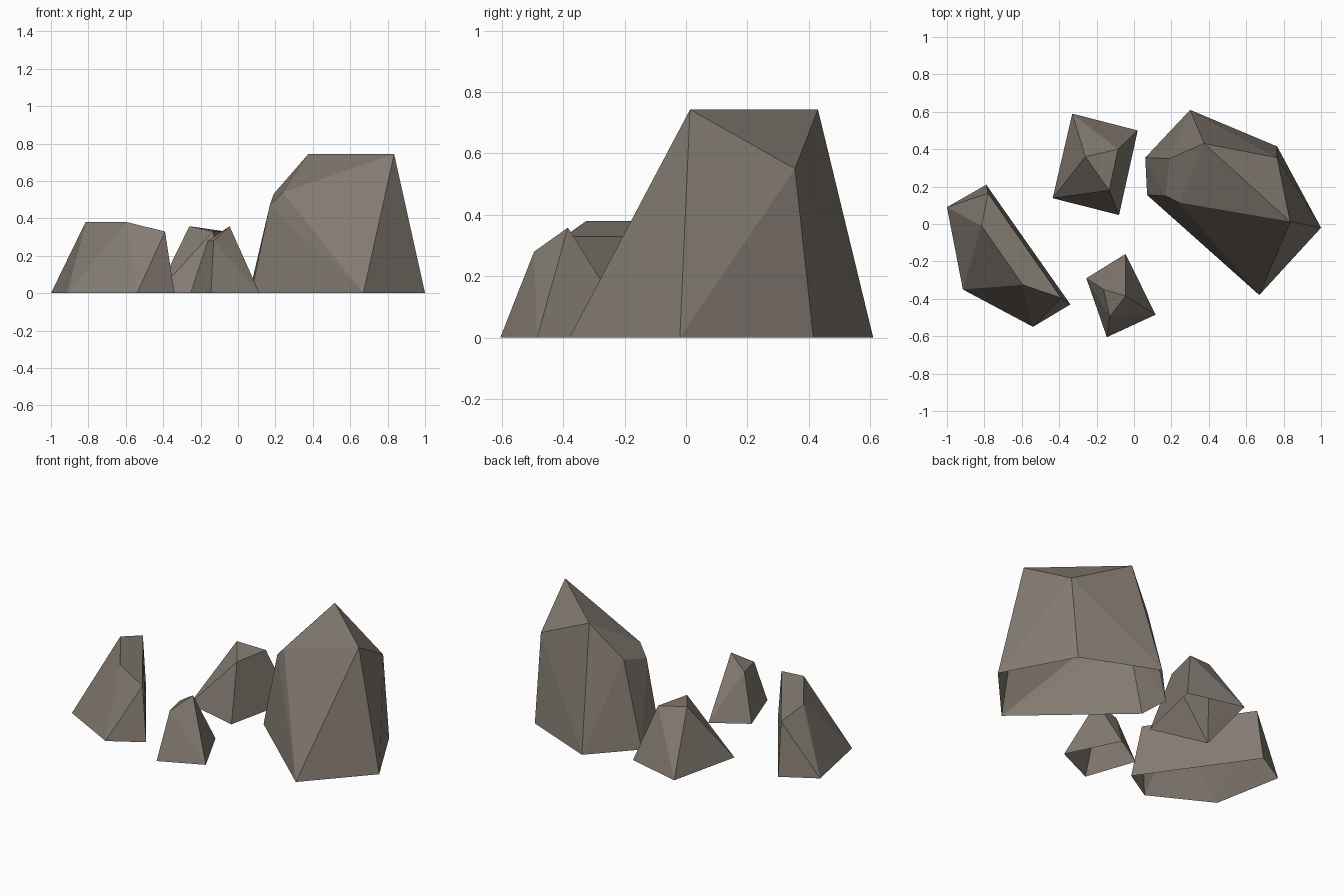
import bpy, bmesh, math

if "Cube" in bpy.data.objects:
    bpy.data.objects.remove(bpy.data.objects["Cube"])

stone = bpy.data.materials.new("warm grey stone")
stone.diffuse_color = (0.23, 0.198, 0.168, 1)
stone.use_nodes = True
stone.node_tree.nodes["Principled BSDF"].inputs["Base Color"].default_value = stone.diffuse_color


def rock(name, base, crown):
    """Faceted boulder, open underneath: hull of a ground outline and crown points."""
    bm = bmesh.new()
    for x, y in base:
        bm.verts.new((x, y, 0))
    for p in crown:
        bm.verts.new(p)
    res = bmesh.ops.convex_hull(bm, input=bm.verts[:])
    spare = {g for g in res["geom_interior"] + res["geom_unused"]
             if isinstance(g, bmesh.types.BMVert)}
    bmesh.ops.delete(bm, geom=list(spare), context='VERTS')
    # merge nearly coplanar triangles into clean facets
    bmesh.ops.dissolve_limit(bm, angle_limit=math.radians(2),
                             verts=bm.verts[:], edges=bm.edges[:])
    bmesh.ops.recalc_face_normals(bm, faces=bm.faces[:])
    # the underside is open
    floor = [f for f in bm.faces if all(v.co.z < 1e-4 for v in f.verts)]
    bmesh.ops.delete(bm, geom=floor, context='FACES')
    mesh = bpy.data.meshes.new(name)
    bm.to_mesh(mesh)
    bm.free()
    mesh.materials.append(stone)
    bpy.context.collection.objects.link(bpy.data.objects.new(name, mesh))


# long low rock on the left
rock("left_rock",
     [(-1, .09), (-.79, .21), (-.34, -.43), (-.54, -.55), (-.915, -.35)],
     [(-.815, -.01, .38), (-.595, -.325, .38), (-.39, -.395, .33), (-.78, .165, .33)])

# small rock at the back
rock("back_rock",
     [(-.33, .59), (.02, .5), (-.08, .048), (-.435, .138)],
     [(-.26, .36, .358), (-.133, .18, .33), (-.085, .4, .333)])

# small rock at the front
rock("front_rock",
     [(-.255, -.29), (-.045, -.16), (.115, -.485), (-.145, -.605)],
     [(-.045, -.385, .358), (-.163, -.35, .28), (-.13, -.495, .28)])

# big boulder on the right
rock("big_rock",
     [(.3, .61), (.765, .415), (1, -.02), (.67, -.38), (.07, .155), (.06, .355)],
     [(.835, .013, .743), (.375, .43, .743), (.765, .355, .55),
      (.19, .35, .53), (.17, .15, .47), (.24, .115, .54)])
